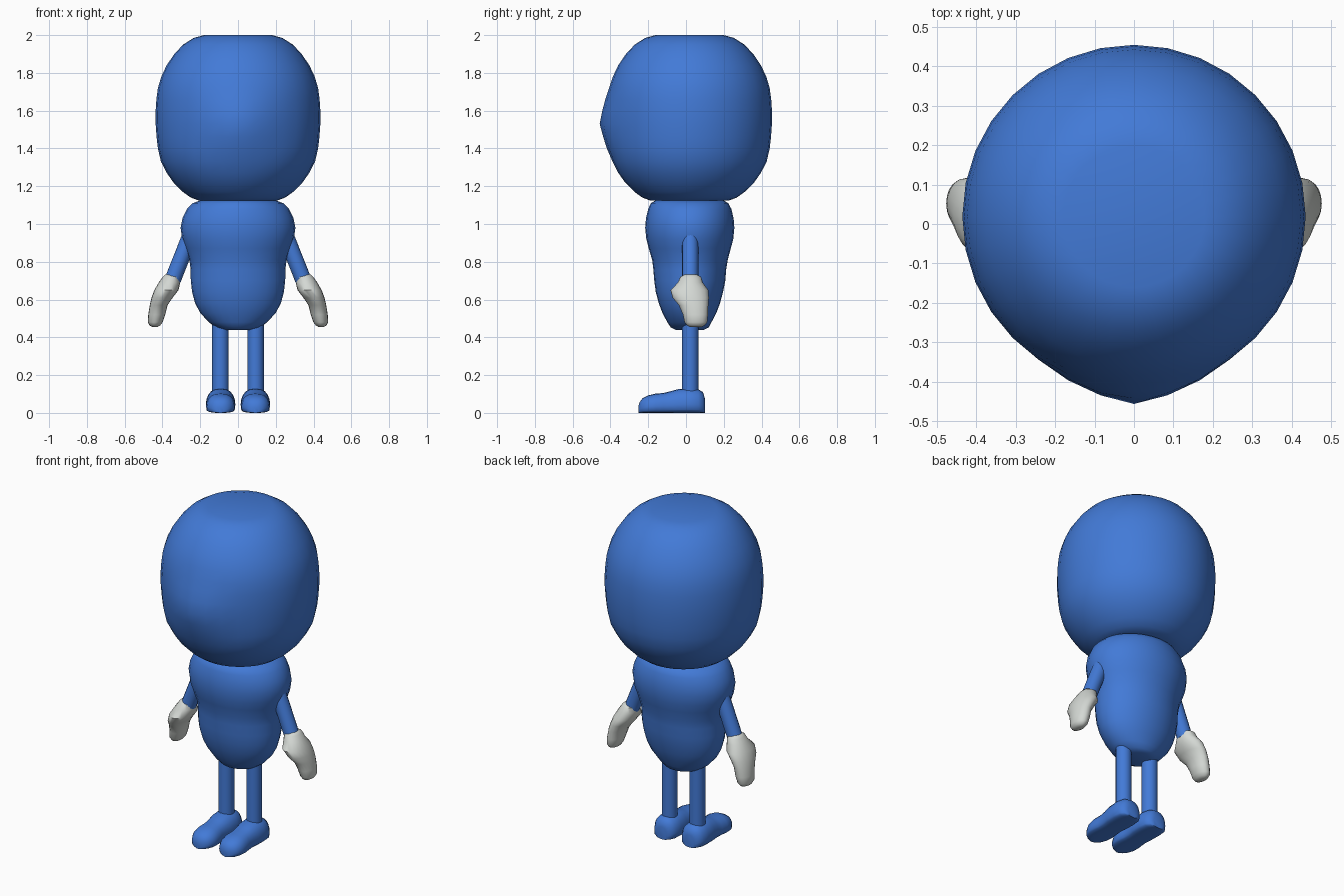
import bpy, bmesh
from math import cos, sin, pi, hypot, copysign
from mathutils import Vector


def material(name, rgb):
    m = bpy.data.materials.new(name)
    m.diffuse_color = (*rgb, 1)
    return m


BLUE = material("blue", (0.055, 0.195, 0.68))
GREY = material("light grey", (0.66, 0.69, 0.66))


def loft(name, rings, mat):
    """Skin a stack of closed rings and cap both ends."""
    bm = bmesh.new()
    rows = [[bm.verts.new(p) for p in ring] for ring in rings]
    n = len(rows[0])
    for a, b in zip(rows, rows[1:]):
        for i in range(n):
            j = (i + 1) % n
            bm.faces.new((a[i], a[j], b[j], b[i]))
    bm.faces.new(rows[0])
    bm.faces.new(rows[-1])
    bmesh.ops.recalc_face_normals(bm, faces=bm.faces)
    me = bpy.data.meshes.new(name)
    bm.to_mesh(me)
    bm.free()
    me.materials.append(mat)
    ob = bpy.data.objects.new(name, me)
    bpy.context.collection.objects.link(ob)
    bpy.ops.object.select_all(action='DESELECT')
    ob.select_set(True)
    bpy.context.view_layer.objects.active = ob
    bpy.ops.object.shade_smooth_by_angle(angle=0.9)
    return ob


def ellipse(z, xc, rx, yc, ry, n=28):
    return [(xc + rx * cos(2 * pi * i / n), yc + ry * sin(2 * pi * i / n), z) for i in range(n)]


def tube(name, a, b, r, mat, n=16):
    """Round limb between two points."""
    a, b = Vector(a), Vector(b)
    d = (b - a).normalized()
    v = Vector((0, 1, 0)) if abs(d.y) < 0.9 else Vector((1, 0, 0))
    u = v.cross(d).normalized()
    v = d.cross(u)
    ring = [u * r * cos(2 * pi * i / n) + v * r * sin(2 * pi * i / n) for i in range(n)]
    return loft(name, [[p + q for q in ring] for p in (a, b)], mat)


# Head: turned profile (z, radius) with a slight pointed bump in front
head_profile = [(1.125, 0.21), (1.14, 0.25), (1.17, 0.292), (1.22, 0.342), (1.27, 0.377),
                (1.33, 0.408), (1.4, 0.424), (1.46, 0.431), (1.53, 0.436), (1.6, 0.436),
                (1.66, 0.432), (1.72, 0.424), (1.78, 0.406), (1.84, 0.378), (1.9, 0.337),
                (1.95, 0.29), (1.985, 0.235), (2.0, 0.18)]


def nose(p):
    x, y, z = p
    if y < 0:
        y -= 0.04 * max(0, 1 - hypot(x / 0.25, (z - 1.53) / 0.2))
    return (x, y, z)


loft("head", [[nose(p) for p in ellipse(z, 0, r, 0.019, r, 32)] for z, r in head_profile], BLUE)

# Torso: pear-like oval sections (z, half width, y centre, half depth)
torso = [(0.44, 0.07, 0.02, 0.075), (0.452, 0.115, 0.02, 0.1), (0.48, 0.155, 0.018, 0.117),
         (0.53, 0.2, 0.018, 0.143), (0.58, 0.227, 0.018, 0.162), (0.64, 0.243, 0.018, 0.178),
         (0.7, 0.25, 0.02, 0.188), (0.76, 0.251, 0.02, 0.193), (0.81, 0.257, 0.021, 0.2),
         (0.87, 0.278, 0.02, 0.217), (0.92, 0.295, 0.02, 0.23), (0.98, 0.304, 0.02, 0.236),
         (1.03, 0.294, 0.02, 0.232), (1.08, 0.27, 0.02, 0.22), (1.11, 0.24, 0.019, 0.205),
         (1.125, 0.2, 0.019, 0.18)]
loft("torso", [ellipse(z, 0, rx, yc, ry) for z, rx, yc, ry in torso], BLUE)

# Mitten sections (z, x centre, half width, y centre, half depth)
mitten = [(0.733, 0.367, 0.018, 0.025, 0.03), (0.72, 0.354, 0.045, 0.025, 0.055),
          (0.69, 0.363, 0.057, 0.023, 0.066), (0.65, 0.379, 0.064, 0.018, 0.1),
          (0.61, 0.402, 0.056, 0.025, 0.096), (0.57, 0.42, 0.047, 0.04, 0.078),
          (0.52, 0.43, 0.045, 0.05, 0.066), (0.48, 0.438, 0.039, 0.052, 0.06),
          (0.463, 0.44, 0.028, 0.052, 0.047), (0.455, 0.44, 0.014, 0.052, 0.03)]

# Shoe sections from heel to toe (y, half width, height)
shoe = [(0.1, 0.035, 0.075), (0.09, 0.057, 0.11), (0.065, 0.073, 0.125), (0.02, 0.078, 0.13),
        (-0.04, 0.076, 0.126), (-0.08, 0.07, 0.115), (-0.12, 0.072, 0.105), (-0.16, 0.077, 0.102),
        (-0.2, 0.073, 0.093), (-0.23, 0.057, 0.077), (-0.245, 0.037, 0.058), (-0.252, 0.015, 0.035)]


def shoe_section(y, xc, w, h, n=20):
    pts = []
    for i in range(n):
        c, s = cos(2 * pi * i / n), sin(2 * pi * i / n)
        x = xc + w * copysign(abs(c) ** 0.8, c)
        z = 0.35 * h + (0.65 * h * s if s > 0 else -0.35 * h * abs(s) ** 0.4)
        pts.append((x, y, z))
    return pts


# Limbs on both sides
for label, s in (("left", 1), ("right", -1)):
    tube(label + "_arm", (s * 0.25, 0.022, 0.945), (s * 0.345, 0.022, 0.705), 0.043, BLUE)
    loft(label + "_hand", [ellipse(z, s * xc, rx, yc, ry, 20) for z, xc, rx, yc, ry in mitten], GREY)
    tube(label + "_leg", (s * 0.093, 0.022, 0.06), (s * 0.093, 0.022, 0.52), 0.044, BLUE)
    loft(label + "_shoe", [shoe_section(y, s * 0.092, w, h) for y, w, h in shoe], BLUE)
